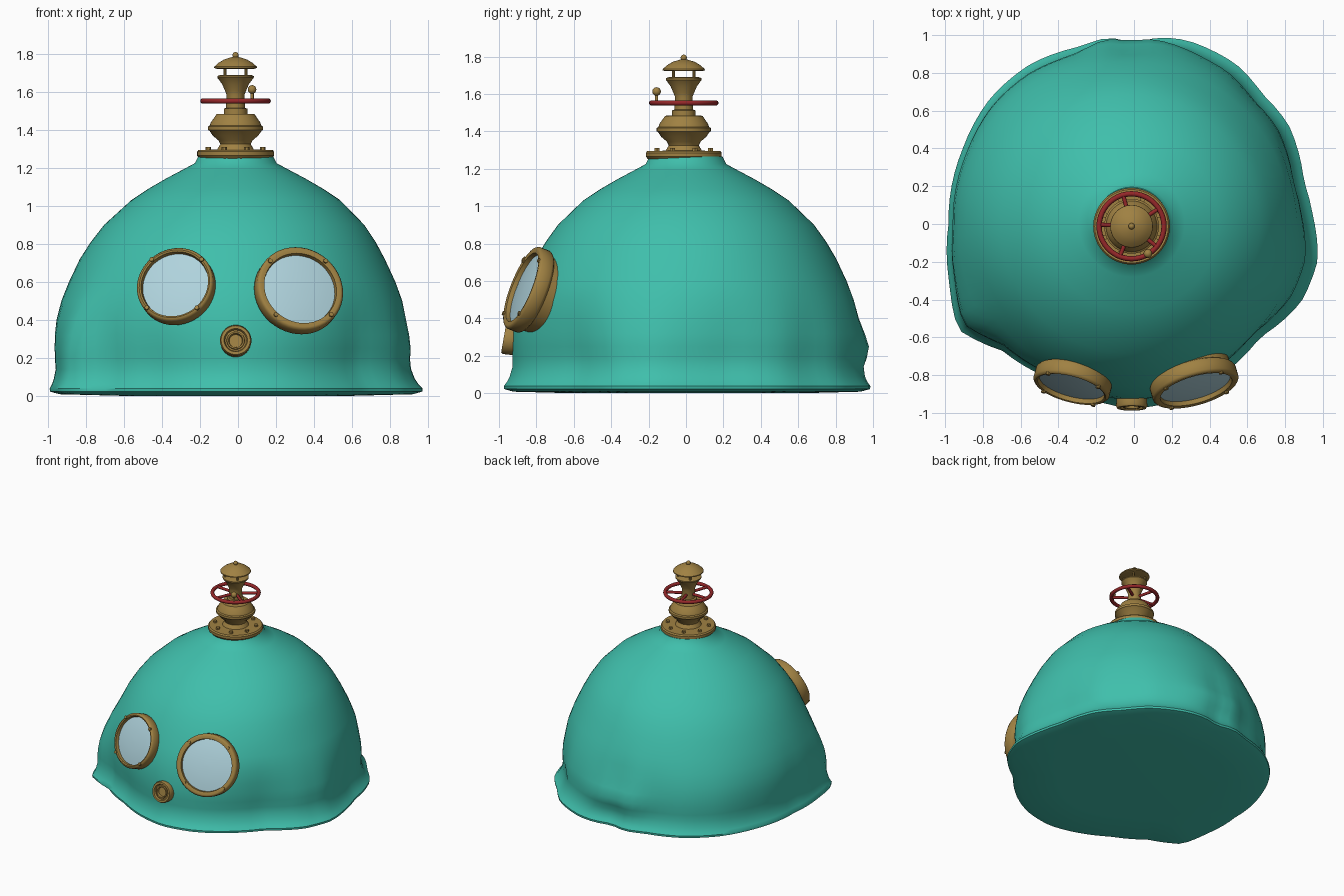
import bpy, bmesh
from math import sin, cos, pi, radians, degrees, exp
from mathutils import Vector, Matrix

if "Cube" in bpy.data.objects:
    bpy.data.objects.remove(bpy.data.objects["Cube"])


def material(name, rgb):
    m = bpy.data.materials.new(name)
    m.use_nodes = True
    m.diffuse_color = (*rgb, 1)
    bsdf = m.node_tree.nodes["Principled BSDF"]
    bsdf.inputs["Base Color"].default_value = (*rgb, 1)
    bsdf.inputs["Roughness"].default_value = 0.6
    return m


TEAL = material("teal", (0.05, 0.52, 0.41))
BRASS = material("brass", (0.35, 0.22, 0.055))
RED = material("dark_red", (0.30, 0.02, 0.022))
GLASS = material("pale_glass", (0.43, 0.65, 0.72))
parts = []


def finish(name, bm, mat, matrix=Matrix()):
    bmesh.ops.remove_doubles(bm, verts=bm.verts, dist=1e-5)
    bmesh.ops.recalc_face_normals(bm, faces=bm.faces)
    me = bpy.data.meshes.new(name)
    bm.to_mesh(me)
    bm.free()
    me.materials.append(mat)
    ob = bpy.data.objects.new(name, me)
    ob.matrix_world = matrix
    bpy.context.collection.objects.link(ob)
    parts.append(ob)
    return ob


def loft(bm, rings):
    """Skin a stack of closed rings and cap both ends."""
    loops = [[bm.verts.new(p) for p in ring] for ring in rings]
    n = len(loops[0])
    for a, b in zip(loops, loops[1:]):
        for i in range(n):
            j = (i + 1) % n
            bm.faces.new((a[i], a[j], b[j], b[i]))
    bm.faces.new(loops[0][::-1])
    bm.faces.new(loops[-1])


def lathe(name, profile, mat, matrix=Matrix(), n=40):
    bm = bmesh.new()
    loft(bm, [[(r * cos(2 * pi * i / n), r * sin(2 * pi * i / n), z) for i in range(n)]
              for r, z in profile])
    return finish(name, bm, mat, matrix)


def rod(name, a, b, r, mat, n=10):
    a, b = Vector(a), Vector(b)
    m = Matrix.Translation(a) @ (b - a).to_track_quat('Z', 'Y').to_matrix().to_4x4()
    return lathe(name, [(r, 0), (r, (b - a).length)], mat, m, n)


def ball(name, centre, r, mat):
    bm = bmesh.new()
    bmesh.ops.create_uvsphere(bm, u_segments=14, v_segments=8, radius=r)
    return finish(name, bm, mat, Matrix.Translation(centre))


def facing(centre, yaw, pitch):
    """Matrix whose local z looks forward, turned by yaw and tipped up by pitch."""
    y, p = radians(yaw), radians(pitch)
    d = Vector((sin(y) * cos(p), -cos(y) * cos(p), sin(p)))
    return Matrix.Translation(centre) @ d.to_track_quat('Z', 'Y').to_matrix().to_4x4()


# Dome: height, radius and sideways drift of each ring
DOME = [(0, .62, 0), (.008, .93, 0), (.022, .98, 0), (.038, .982, 0), (.06, .965, -.005),
        (.09, .95, -.01), (.14, .935, -.015), (.19, .935, -.02), (.25, .938, -.02),
        (.32, .935, -.025), (.4, .923, -.03), (.5, .9, -.03), (.6, .86, -.03), (.72, .803, -.03),
        (.81, .75, -.025), (.9, .685, -.02), (1.03, .55, -.012), (1.09, .46, -.012),
        (1.145, .365, -.012), (1.19, .28, -.012), (1.225, .215, -.012), (1.265, .195, -.012)]
# Wavy hem: angle in degrees and radius
HEM = [(-180, .985), (-162, 1.03), (-149, 1.09), (-136, .97), (-119, .935), (-90, .98),
       (-75, .963), (-55, .92), (-42, .9), (-25, .98), (-11, .995), (3, .95), (14, .93),
       (25, .957), (33, .976), (45, .97), (57, 1.007), (74, 1.015), (82, 1), (90, .96),
       (98, 1), (107, .985), (123, 1.012), (139, 1.014), (156, .994), (180, .985)]


def hem(a):
    for (a0, r0), (a1, r1) in zip(HEM, HEM[1:]):
        if a0 <= a <= a1:
            return (r0 + (r1 - r0) * (a - a0) / (a1 - a0)) / .985
    return 1


def dome_ring(z, r, drift, n=90):
    t = min(1, max(0, (.68 - z) / .55))
    fade = t * t * (3 - 2 * t)
    ring = []
    for i in range(n):
        a = -pi + 2 * pi * i / n
        d = degrees(a)
        fold = .05 * exp(-((d - 90) / 14) ** 2 - ((z - .24) / .1) ** 2)
        q = r * (1 + fade * (hem(d) - 1)) + fold
        ring.append((q * cos(a) + drift, q * sin(a), z))
    return ring


bm = bmesh.new()
loft(bm, [dome_ring(*row) for row in DOME])
finish("dome", bm, TEAL)

# Eye windows: stepped housing, open rim, glass and four clips
for side, centre, R, lens, yaw in (("right", (-.335, -.875, .59), .207, .178, -15),
                                   ("left", (.33, -.88, .568), .235, .193, 16)):
    m = facing(centre, yaw, 21)
    lathe(side + "_eye_housing", [(R - .03, -.24), (R - .022, -.09), (R - .006, -.08),
                                  (R, -.07), (R, -.014), (R - .008, -.003), (R - .016, 0),
                                  (lens + .004, -.004), (lens, -.03)], BRASS, m, 48)
    lathe(side + "_eye_glass", [(lens + .002, -.028), (lens * .75, -.02), (lens * .4, -.014),
                                (.01, -.012)], GLASS, m, 48)
    for k in range(4):
        a = pi / 4 + k * pi / 2
        mid = (R + lens) / 2
        p = m @ Vector((mid * cos(a), mid * sin(a), -.02))
        q = m @ Vector((mid * cos(a), mid * sin(a), .007))
        rod(side + "_eye_clip", p, q, .012, BRASS, 8)

# Small breathing port
lathe("front_port", [(.07, -.11), (.08, -.06), (.083, -.012), (.077, 0), (.062, 0),
                     (.056, -.014), (.048, -.014), (.046, -.004), (.038, -.004),
                     (.034, -.025), (.004, -.025)], BRASS, facing((-.012, -.975, .293), 0, 10), 32)

# Valve stack on top
TOP = Matrix.Translation((-.013, -.012, 0))
lathe("valve_flange", [(.19, 1.25), (.203, 1.265), (.203, 1.285), (.195, 1.295), (.05, 1.297)],
      BRASS, TOP)
lathe("valve_body", [(.1, 1.29), (.092, 1.305), (.08, 1.325), (.09, 1.345), (.12, 1.37),
                     (.137, 1.395), (.145, 1.4), (.145, 1.418), (.135, 1.424), (.13, 1.44),
                     (.11, 1.468), (.1, 1.483), (.062, 1.485), (.062, 1.512), (.05, 1.516),
                     (.047, 1.585), (.055, 1.605), (.07, 1.64), (.088, 1.665), (.096, 1.675),
                     (.096, 1.684), (.08, 1.69)], BRASS, TOP)
lathe("valve_cap", [(.1, 1.722), (.113, 1.726), (.112, 1.733), (.09, 1.753), (.06, 1.771),
                    (.025, 1.782), (.01, 1.785)], BRASS, TOP)
ball("cap_knob", TOP @ Vector((0, 0, 1.793)), .017, BRASS)
for k in range(8):
    a = pi / 8 + k * pi / 4
    c = TOP @ Vector((.155 * cos(a), .155 * sin(a), 1.28))
    rod("flange_bolt", c, c + Vector((0, 0, .03)), .015, BRASS, 6)
for k in range(4):
    a = pi / 4 + k * pi / 2
    c = TOP @ Vector((.078 * cos(a), .078 * sin(a), 1.68))
    rod("cap_post", c, c + Vector((0, 0, .05)), .008, BRASS, 8)

# Handwheel with spokes and a crank knob
bm = bmesh.new()
n, m = 40, 10
tube = [[bm.verts.new(((.172 + .014 * cos(v)) * cos(u), (.172 + .014 * cos(v)) * sin(u),
                       1.552 + .014 * sin(v))) for v in (2 * pi * j / m for j in range(m))]
        for u in (2 * pi * i / n for i in range(n))]
for i in range(n):
    for j in range(m):
        a, b, k = tube[i], tube[(i + 1) % n], (j + 1) % m
        bm.faces.new((a[j], b[j], b[k], a[k]))
finish("handwheel", bm, RED, TOP)
for k in range(5):
    a = radians(105 + 72 * k)
    rod("wheel_spoke", TOP @ Vector((.04 * cos(a), .04 * sin(a), 1.55)),
        TOP @ Vector((.17 * cos(a), .17 * sin(a), 1.552)), .011, RED)
rod("crank_stem", (.074, -.157, 1.55), (.074, -.157, 1.61), .009, BRASS)
ball("crank_knob", (.074, -.157, 1.613), .023, BRASS)

# Smooth shading with crisp edges
bpy.ops.object.select_all(action='DESELECT')
for ob in parts:
    ob.select_set(True)
bpy.context.view_layer.objects.active = parts[0]
bpy.ops.object.shade_smooth_by_angle(angle=radians(38))
